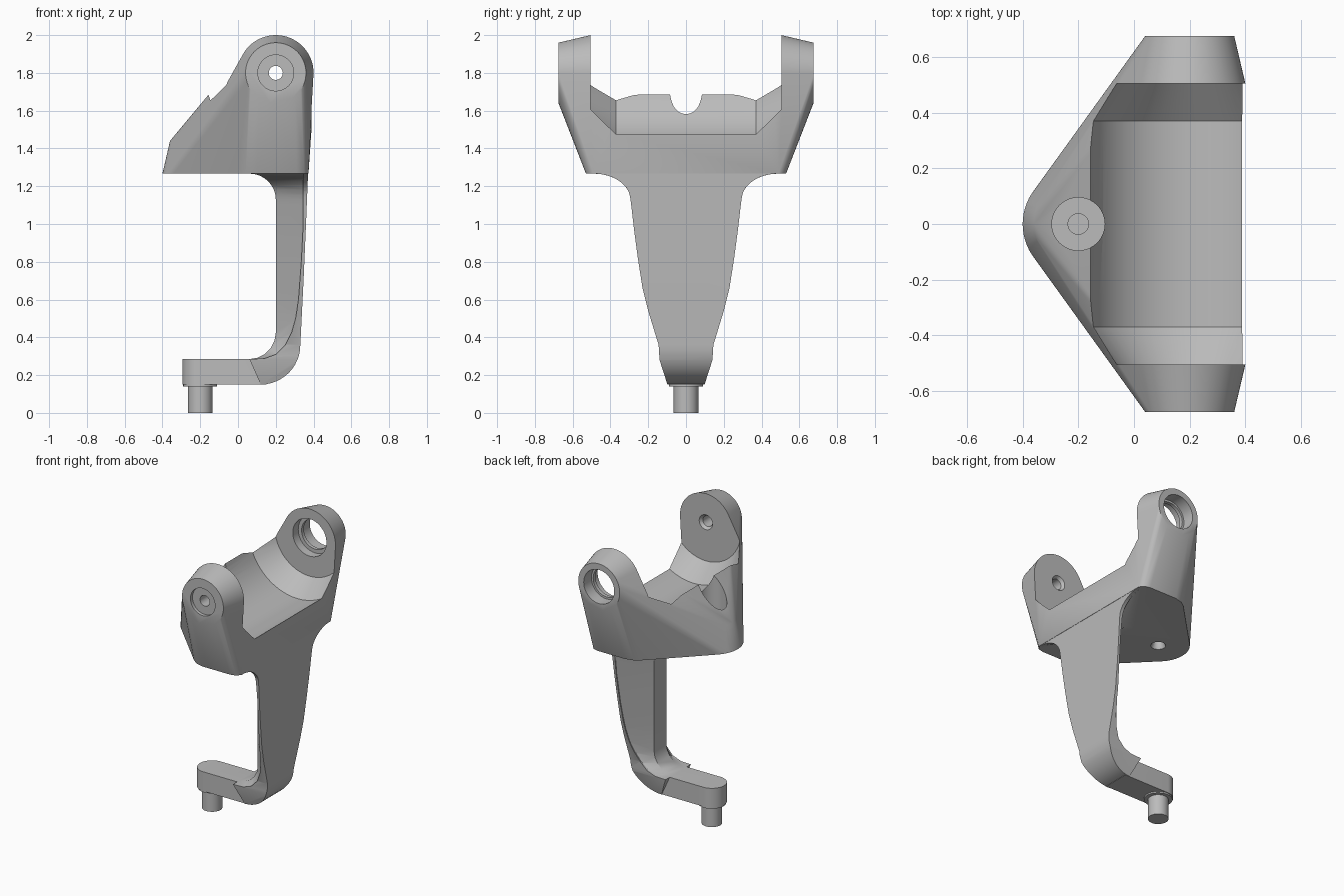
import bpy, bmesh, math
from mathutils import Vector

if "Cube" in bpy.data.objects:
    bpy.data.objects.remove(bpy.data.objects["Cube"])

grey = bpy.data.materials.new("plain grey")
grey.use_nodes = True
grey.diffuse_color = (0.5, 0.5, 0.5, 1)
grey.node_tree.nodes["Principled BSDF"].inputs["Base Color"].default_value = (0.5, 0.5, 0.5, 1)


def finish(name, bm):
    bmesh.ops.recalc_face_normals(bm, faces=bm.faces)
    me = bpy.data.meshes.new(name)
    bm.to_mesh(me)
    bm.free()
    me.materials.append(grey)
    ob = bpy.data.objects.new(name, me)
    bpy.context.collection.objects.link(ob)
    return ob


def ring(r, t, centre, axis, n=64):
    """Circle of radius r at height t along a y or z axis through centre."""
    out = []
    for i in range(n):
        a = math.tau * i / n
        u, v = r * math.cos(a), r * math.sin(a)
        out.append(Vector(centre) + Vector((u, t, v) if axis == "y" else (u, v, t)))
    return out


def loft(name, rows):
    """Skin a stack of closed cross-sections and cap both ends."""
    bm = bmesh.new()
    rings = [[bm.verts.new(p) for p in row] for row in rows]
    n = len(rings[0])
    for a, b in zip(rings, rings[1:]):
        for i in range(n):
            j = (i + 1) % n
            bm.faces.new((a[i], a[j], b[j], b[i]))
    bm.faces.new(rings[0])
    bm.faces.new(rings[-1])
    return finish(name, bm)


def revolve(name, profile, centre, axis):
    return loft(name, [ring(r, t, centre, axis) for r, t in profile])


def prism(name, outline, depth, axis):
    """Extrude an outline symmetrically along x or y."""
    place = lambda a, b, d: (d, a, b) if axis == "x" else (a, d, b)
    return loft(name, [[place(a, b, d) for a, b in outline] for d in (-depth, depth)])


def hull(name, points):
    bm = bmesh.new()
    for p in points:
        bm.verts.new(p)
    bmesh.ops.convex_hull(bm, input=bm.verts)
    loose = [v for v in bm.verts if not v.link_faces]
    bmesh.ops.delete(bm, geom=loose, context="VERTS")
    bmesh.ops.dissolve_limit(bm, angle_limit=0.01, verts=bm.verts, edges=bm.edges)
    return finish(name, bm)


def arc(cx, cz, rx, rz, start, end, n=12):
    angles = [math.radians(start + (end - start) * i / n) for i in range(n + 1)]
    return [(cx + rx * math.cos(a), cz + rz * math.sin(a)) for a in angles]


def combine(ob, other, operation):
    mod = ob.modifiers.new("combine", "BOOLEAN")
    mod.object, mod.operation, mod.solver = other, operation, "EXACT"
    bpy.context.view_layer.update()
    me = bpy.data.meshes.new_from_object(ob.evaluated_get(bpy.context.evaluated_depsgraph_get()))
    ob.modifiers.clear()
    ob.data = me
    bpy.data.objects.remove(other)


PIVOT = (0.2, 0, 1.8)   # cross axis through both ears
KING = (-0.2, 0, 0)     # upright axis
BASE = 1.267            # underside of the head

# Head: hull around the tapered pivot bosses and the tapered upright boss
pts = ring(0.2, BASE, KING, "z") + ring(0.16, 1.44, KING, "z")
for s in (-1, 1):
    pts += ring(0.2, s * 0.505, PIVOT, "y") + ring(0.16, s * 0.675, PIVOT, "y")
    pts += [Vector((x, s * y, BASE)) for x, y in
            ((0.1, 0.53), (0.31, 0.53), (0.04, 0.515), (0.0, 0.485), (0.35, 0.52), (0.373, 0.49))]
    pts.append(Vector((0.389, s * 0.4, 1.5)))
head = hull("head", pts)

# Leg skin: outer plate that curves into the foot, trimmed by the side outline
skin = [(0.345, 1.275), (0.345, 1.0), (0.335, 0.8), (0.32, 0.6), (0.305, 0.5), (0.285, 0.43),
        (0.25, 0.36), (0.2, 0.31), (0.14, 0.288), (0.06, 0.285)]
outer = (arc(0.12, 0.36, 0.21, 0.21, -90, 0)
         + [(0.347, 0.7), (0.36, 1.0), (0.371, 1.27), (0.371, 1.275)])
leg = prism("leg", skin + outer, 0.7, "y")
half = ([(0.095, 0.14), (0.14, 0.28), (0.145, 0.36), (0.2, 0.54), (0.23, 0.66), (0.255, 0.82),
         (0.275, 0.97), (0.29, 1.1)] + arc(0.49, 1.13, 0.195, 0.137, 175, 90) + [(0.49, 1.3)])
side = prism("side_cutter", half + [(-y, z) for y, z in reversed(half)], 0.6, "x")
combine(leg, side, "INTERSECT")


def sample(table, z):
    """Interpolate the first column of a (value, z) table at height z."""
    for (a, za), (b, zb) in zip(table, table[1:]):
        if min(za, zb) <= z <= max(za, zb) and za != zb:
            return a + (b - a) * (z - za) / (zb - za)
    return table[-1][0]


# Rib: web that narrows from the full skin width to a slim inner edge
RIB = 0.068
low_skin = [(0.1, 0.28), (0.15, 0.285), (0.205, 0.305), (0.255, 0.355), (0.29, 0.425), (0.31, 0.5)]
low_edge = arc(0.06, 0.425, 0.14, 0.14, -90, 0, 5)
pairs = list(zip(low_skin, low_edge))
pairs += [((sample(skin, z) + 0.005, z), (0.2, z)) for z in (0.6, 0.7, 0.82, 0.97, 1.1)]
pairs += [((0.35, z), (x, z)) for x, z in arc(0.06, 1.13, 0.14, 0.137, 0, 90, 8)]
pairs.append(((0.35, 1.275), (0.06, 1.275)))
rows = []
for (sx, sz), (ex, ez) in pairs:
    w = sample(half, sz) - 0.001
    rows.append([(sx, -w, sz), (ex, -RIB, ez), (ex, RIB, ez), (sx, w, sz)])
combine(leg, loft("rib", rows), "UNION")
combine(head, leg, "UNION")

# Foot with rounded end
foot = hull("foot", [p for z in (0.15, 0.285) for p in
                     ring(0.095, z, KING, "z") + [Vector((0.15, y, z)) for y in (-0.095, 0.095)]])
combine(head, foot, "UNION")

# Turned channel between the ears
cutters = [([(0.27, -0.505), (0.375, -0.37), (0.375, 0.37), (0.27, 0.505)], PIVOT, "y")]
# Recess and screw hole in the front ear
cutters += [([(0.095, -0.7), (0.095, -0.652), (0.037, -0.652), (0.037, -0.525), (0.055, -0.5)], PIVOT, "y")]
# Bearing bore with a lip in the back ear
cutters += [([(0.13, 0.49), (0.13, 0.565), (0.104, 0.565), (0.104, 0.59),
              (0.118, 0.59), (0.118, 0.7)], PIVOT, "y")]
# Recess and screw hole on the upright axis
cutters += [([(0.055, 1.25), (0.037, 1.29), (0.037, 1.44), (0.095, 1.44), (0.095, 1.9)], KING, "z")]
for profile, centre, axis in cutters:
    combine(head, revolve("cutter", profile, centre, axis), "DIFFERENCE")
head.name = "bracket_body"

# Pin with collar under the foot
pin = revolve("foot_pin", [(0.065, 0), (0.065, 0.14), (0.09, 0.14), (0.09, 0.152)], KING, "z")

for ob in (head, pin):
    bpy.ops.object.select_all(action="DESELECT")
    ob.select_set(True)
    bpy.context.view_layer.objects.active = ob
    bpy.ops.object.shade_smooth_by_angle(angle=math.radians(30))
